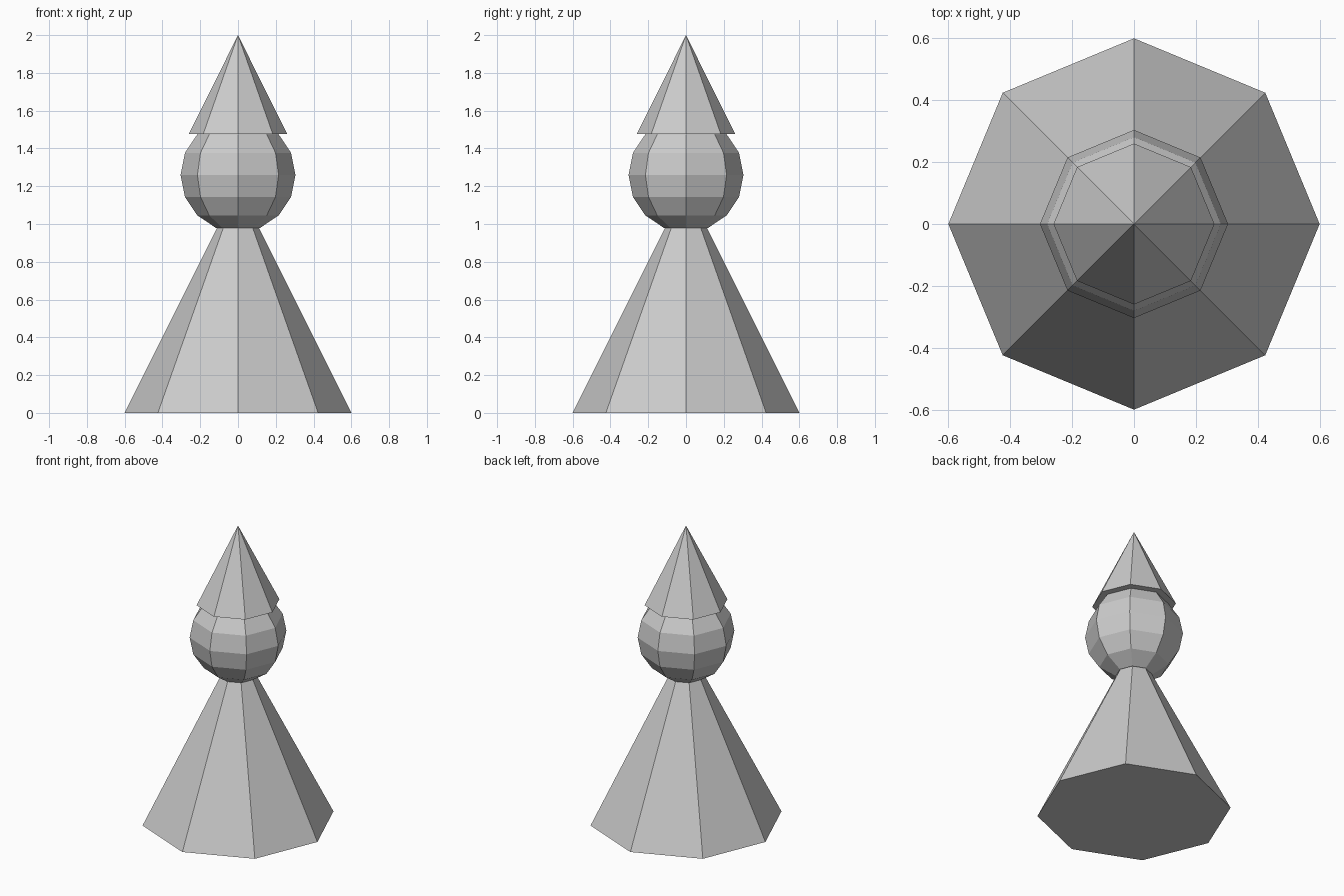
import bpy

if "Cube" in bpy.data.objects:
    bpy.data.objects.remove(bpy.data.objects["Cube"])

SIDES = 8


def finish(name):
    obj = bpy.context.object
    obj.name = name
    bpy.ops.object.shade_flat()
    return obj


def cone(name, radius, base, tip):
    bpy.ops.mesh.primitive_cone_add(vertices=SIDES, radius1=radius, radius2=0,
                                    depth=tip - base, end_fill_type='NGON',
                                    location=(0, 0, (base + tip) / 2))
    return finish(name)


# Body: tall cone whose tip is hidden inside the head
cone("body", 0.60, 0.0, 1.20)

# Head: low-poly ball
bpy.ops.mesh.primitive_uv_sphere_add(segments=SIDES, ring_count=8, radius=0.304,
                                     location=(0, 0, 1.26))
finish("head")

# Hat: small cone resting on the head
cone("hat", 0.26, 1.477, 2.0)
